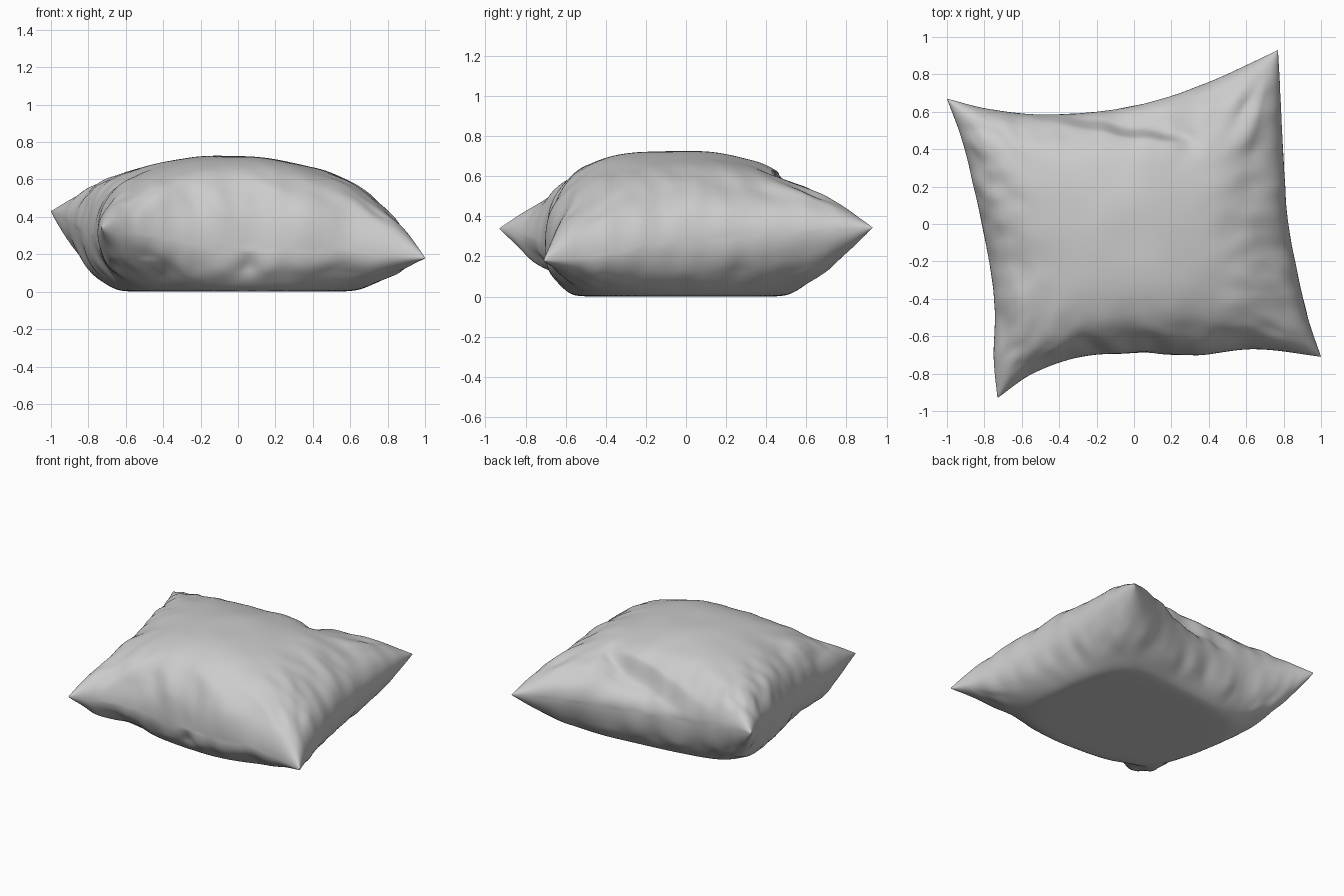
import bpy, bmesh, math
from mathutils import Vector, noise

if "Cube" in bpy.data.objects:
    bpy.data.objects.remove(bpy.data.objects["Cube"])

# Seam outline: four edges as short paths, corner to corner
FRONT = [(-.73, -.93, .34), (-.54, -.80, .30), (-.28, -.71, .27), (.02, -.69, .22),
         (.32, -.70, .23), (.66, -.67, .21), (1, -.71, .18)]
BACK = [(-1, .67, .43), (-.80, .62, .40), (-.52, .585, .35), (-.2, .60, .32),
        (.12, .66, .32), (.45, .78, .34), (.77, .93, .345)]
LEFT = [(-.73, -.93, .34), (-.75, -.72, .32), (-.745, -.42, .30), (-.79, -.12, .31),
        (-.85, .17, .34), (-.92, .45, .39), (-1, .67, .43)]
RIGHT = [(1, -.71, .18), (.93, -.5, .20), (.87, -.24, .24), (.82, .04, .28),
         (.80, .34, .31), (.785, .65, .33), (.77, .93, .345)]
FRONT, BACK, LEFT, RIGHT = [[Vector(p) for p in e] for e in (FRONT, BACK, LEFT, RIGHT)]
CORNERS = [FRONT[0], FRONT[-1], BACK[0], BACK[-1]]


def path(pts, t):
    """Catmull-Rom point on a path, t in 0..1"""
    n = len(pts) - 1
    i = min(int(t * n), n - 1)
    s = t * n - i
    b, c = pts[i], pts[i + 1]
    a = pts[i - 1] if i > 0 else b * 2 - c
    d = pts[i + 2] if i + 2 <= n else c * 2 - b
    return (b * 2 + (c - a) * s + (a * 2 - b * 5 + c * 4 - d) * s ** 2
            + (b * 3 - a - c * 3 + d) * s ** 3) / 2


def step(a, b, x):
    t = min(max((x - a) / (b - a), 0), 1)
    return t * t * (3 - 2 * t)


def seam_patch(s, t):
    """Surface spanning the four seam edges"""
    bl, br, tl, tr = CORNERS
    return (path(FRONT, s) * (1 - t) + path(BACK, s) * t
            + path(LEFT, t) * (1 - s) + path(RIGHT, t) * s
            - bl * (1 - s) * (1 - t) - br * s * (1 - t) - tl * (1 - s) * t - tr * s * t)


def puff(u, v, pu=2, pv=2):
    return max(0, (1 - abs(u) ** pu) * (1 - abs(v) ** pv)) ** .48


def sheet_point(u, v, side):
    p = seam_patch((u + 1) / 2, (v + 1) / 2)
    if side > 0:
        f = puff(u, v, 1.75 if u < 0 else 2.1, 2.4 if v < 0 else 2.6)
        p.z += (.728 - p.z) * f
        # long tuck behind the ridge running from the back left corner
        behind = p.y - (.43 - (p.x - .28) * .168)
        window = step(-1, -.6, p.x) * (1 - step(.15, .36, p.x))
        p.z -= .10 * step(-.01, .05, behind) * window * min(1, f * 1.6)
        # saddle leading out to the back right corner
        p.z -= .04 * math.exp(-((p.x - .38) / .16) ** 2 - ((p.y - .52) / .12) ** 2) * f
        p.z -= .02 * math.exp(-((p.x - .30) ** 2 + (p.y - .44) ** 2) / .003)
    else:
        f = puff(u, v)
        z = p.z + (-.12 - .05 * u - .05 * v - p.z) * f
        p.z = (z + math.sqrt(z * z + .0005)) / 2 - .002   # rests flat on the floor
        # underside pinch beside the front left corner
        p.z += .07 * math.exp(-((p.x + .45) / .12) ** 2 - ((p.y + .64) / .1) ** 2) * f
    return p


def wrinkle(u, v, p, side):
    """Puckers across the seams plus folds fanning from the corners"""
    w = 0
    for along, across, seed in ((u, v, 3), (v, u, 17)):
        near = step(.4, .85, abs(across)) * (1 - abs(along) ** 3)
        n = noise.noise(Vector((along * 4, across * 3, seed + 5 * side)))
        n += .5 * noise.noise(Vector((along * 8, across * 5, seed + 9 * side)))
        w += .024 * near * n
    for k, c in enumerate(CORNERS):
        d = p - c
        r = math.hypot(d.x, d.y)
        fan = noise.noise(Vector((math.atan2(d.y, d.x) * 5, r * 2, k * 7 + side)))
        w += .012 * fan * step(.15, .35, r) * (1 - step(.4, .8, r))
    w += .008 * noise.noise(p * 4)
    # pinch in the front seam
    w -= .035 * math.exp(-((p.x - .06) / .05) ** 2 - ((p.y + .66) / .1) ** 2
                         - ((p.z - .18) / .1) ** 2)
    return w


# Cushion: two sheets welded at the seam, denser toward the edges
N = 130
bm = bmesh.new()
info = {}
ring = [math.sin((i / N - .5) * math.pi) for i in range(N + 1)]
grids = {}
for side in (1, -1):
    g = []
    for j, v in enumerate(ring):
        row = []
        for i, u in enumerate(ring):
            edge = i in (0, N) or j in (0, N)
            if side < 0 and edge:
                row.append(grids[1][j][i])
                continue
            pos = seam_patch((u + 1) / 2, (v + 1) / 2) if edge else sheet_point(u, v, side)
            vert = bm.verts.new(pos)
            info[vert] = (u, v, 0 if edge else side)
            row.append(vert)
        g.append(row)
    grids[side] = g
    for j in range(N):
        for i in range(N):
            q = [g[j][i], g[j][i + 1], g[j + 1][i + 1], g[j + 1][i]]
            bm.faces.new(q if side > 0 else q[::-1])
bm.normal_update()

# Wrinkles pushed along the surface normals, kept off the flat base and seam tips
moves = []
for vert, (u, v, side) in info.items():
    p = vert.co
    amount = wrinkle(u, v, p, side or 1) * step(.0, .15, p.z) * min(1, puff(u, v) * 2.5 + .1)
    if abs(u * v) > .98:
        amount = 0
    moves.append((vert, vert.normal * amount))
for vert, m in moves:
    vert.co += m
    vert.co.z = max(vert.co.z, 0)

mesh = bpy.data.meshes.new("cushion")
bm.to_mesh(mesh)
bm.free()
for poly in mesh.polygons:
    poly.use_smooth = True
cushion = bpy.data.objects.new("cushion", mesh)
bpy.context.collection.objects.link(cushion)
